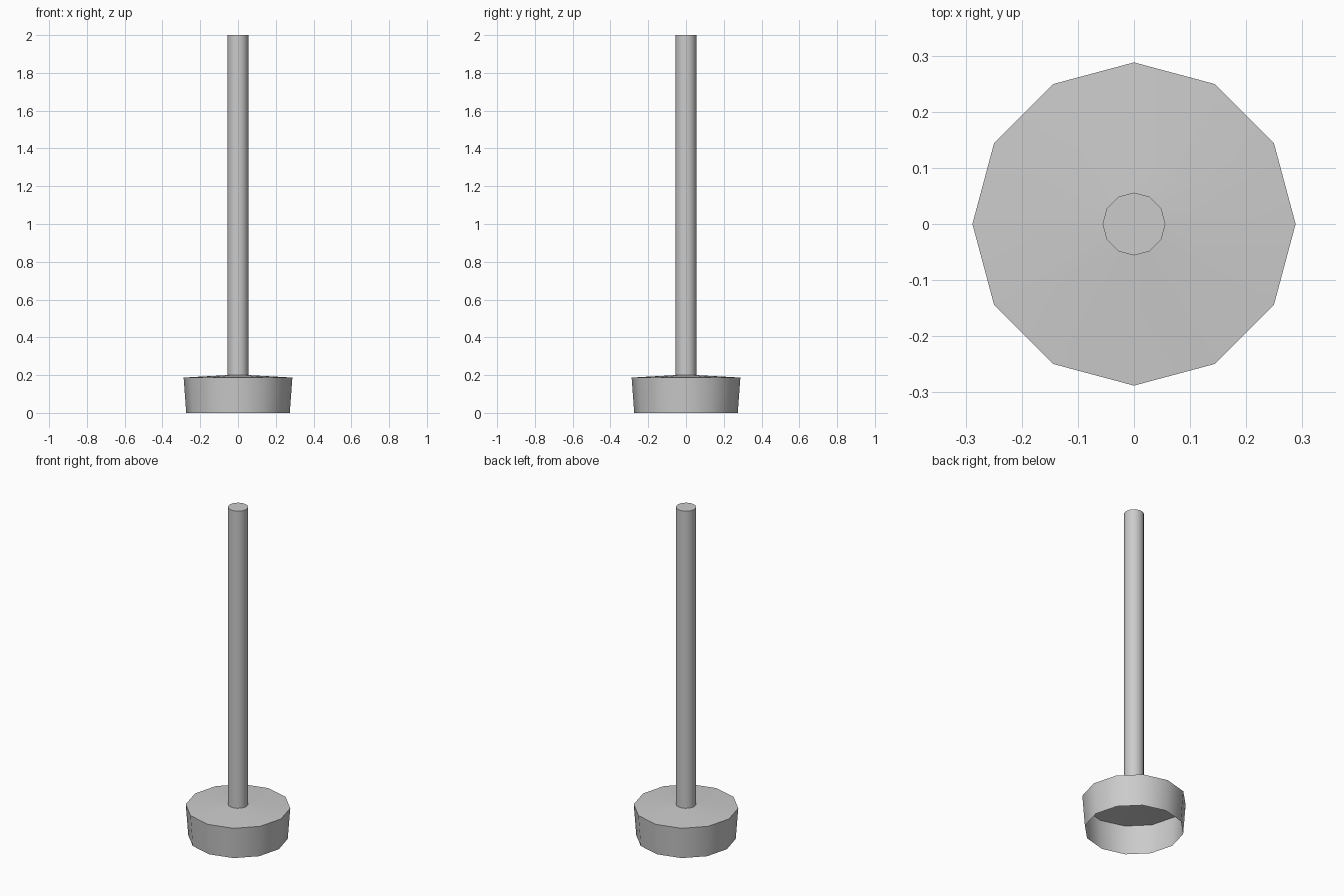
import bpy, bmesh
from math import cos, sin, pi, radians

if "Cube" in bpy.data.objects:
    bpy.data.objects.remove(bpy.data.objects["Cube"])

SIDES = 12


def lathe(name, profile, cap_top=False):
    """Revolve (radius, z) points into a 12-sided shell."""
    bm = bmesh.new()
    rings = [[bm.verts.new((r * cos(2 * pi * i / SIDES), r * sin(2 * pi * i / SIDES), z))
              for i in range(SIDES)] for r, z in profile]
    for low, high in zip(rings, rings[1:]):
        for i in range(SIDES):
            j = (i + 1) % SIDES
            bm.faces.new((low[i], low[j], high[j], high[i]))
    if cap_top:
        bm.faces.new(rings[-1])
    mesh = bpy.data.meshes.new(name)
    bm.to_mesh(mesh)
    bm.free()
    obj = bpy.data.objects.new(name, mesh)
    bpy.context.collection.objects.link(obj)
    bpy.ops.object.select_all(action='DESELECT')
    obj.select_set(True)
    bpy.context.view_layer.objects.active = obj
    bpy.ops.object.shade_smooth_by_angle(angle=radians(40))
    return obj


# Hollow base, open underneath, with a slightly sloping top
lathe("base", [(0.274, 0.0), (0.288, 0.187), (0.056, 0.2)])

# Straight pole with a flat cap
lathe("pole", [(0.056, 0.2), (0.056, 2.0)], cap_top=True)
